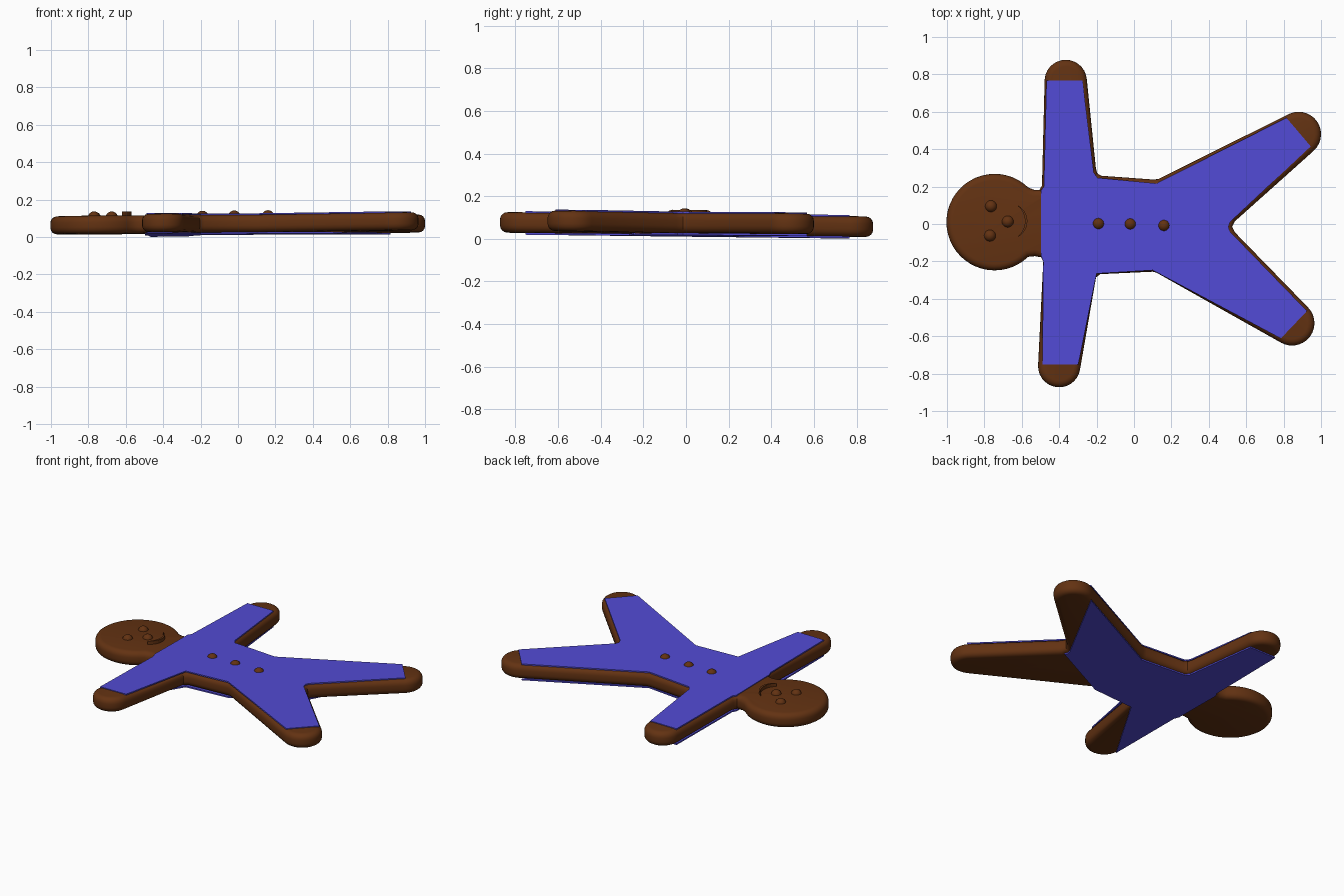
import bpy, bmesh
from math import sin, cos, radians, pi
from mathutils import Vector

if "Cube" in bpy.data.objects:
    bpy.data.objects.remove(bpy.data.objects["Cube"])


def material(name, rgb):
    m = bpy.data.materials.new(name)
    m.use_nodes = True
    m.diffuse_color = (*rgb, 1)
    m.node_tree.nodes["Principled BSDF"].inputs["Base Color"].default_value = (*rgb, 1)
    return m


brown = material("gingerbread brown", (0.125, 0.032, 0.006))
blue = material("icing blue", (0.085, 0.07, 0.66))

HALF = 0.048      # half thickness of the biscuit
ROUND = 0.035     # edge rounding


def mid(x, y):
    """Height of the slightly tilted middle plane."""
    return 0.07 + 0.008 * x - 0.012 * y


def arc(cx, cy, r, start, end, n=14):
    angles = [radians(start + (end - start) * i / n) for i in range(n + 1)]
    return [(cx + r * cos(a), cy + r * sin(a)) for a in angles]


def inset(points, d):
    """Move a clockwise outline inward by d."""
    out = []
    for i, p in enumerate(points):
        p = Vector(p)
        e1 = (p - Vector(points[i - 1])).normalized()
        e2 = (Vector(points[(i + 1) % len(points)]) - p).normalized()
        n1, n2 = Vector((e1.y, -e1.x)), Vector((e2.y, -e2.x))
        out.append(p + (n1 + n2) * d / max(1 + n1.dot(n2), 0.4))
    return out


def slab(name, outline, rings, mat):
    """Stack inset copies of an outline at (inset, height) and cap both ends."""
    bm = bmesh.new()
    loops = [[bm.verts.new((p[0], p[1], mid(*p) + z)) for p in inset(outline, d)]
             for d, z in rings]
    for a, b in zip(loops, loops[1:]):
        for i in range(len(a)):
            bm.faces.new((a[i - 1], a[i], b[i], b[i - 1]))
    bm.faces.new(loops[0])
    bm.faces.new(loops[-1])
    bmesh.ops.recalc_face_normals(bm, faces=bm.faces)
    mesh = bpy.data.meshes.new(name)
    bm.to_mesh(mesh)
    bm.free()
    ob = bpy.data.objects.new(name, mesh)
    bpy.context.collection.objects.link(ob)
    mesh.materials.append(mat)
    return ob


def smooth(ob):
    bpy.ops.object.select_all(action='DESELECT')
    ob.select_set(True)
    bpy.context.view_layer.objects.active = ob
    bpy.ops.object.shade_smooth_by_angle(angle=radians(35))


# Biscuit body: head, arms and legs in one rounded outline
outline = (
    arc(-0.745, 0.01, 0.258, -46, -314, 36)
    + [(-0.535, 0.183), (-0.505, 0.183), (-0.492, 0.205)]
    + arc(-0.365, 0.765, 0.113, 176, 4)
    + [(-0.204, 0.30), (-0.196, 0.27), (-0.175, 0.258), (0.10, 0.238), (0.13, 0.24)]
    + arc(0.88, 0.48, 0.12, 116, -48)
    + [(0.54, 0.015), (0.525, -0.015), (0.54, -0.045)]
    + arc(0.845, -0.53, 0.12, 47, -120)
    + [(0.12, -0.26), (0.10, -0.255), (-0.18, -0.268), (-0.203, -0.285)]
    + arc(-0.40, -0.76, 0.113, -7, -181)
    + [(-0.485, -0.20), (-0.497, -0.178), (-0.53, -0.172)]
)
quarter = [(ROUND * (1 - sin(t)), HALF - ROUND * (1 - cos(t)))
           for t in (i * pi / 8 for i in range(5))]
body = slab("biscuit_body", outline,
            quarter + [(d, -z) for d, z in reversed(quarter)], brown)
smooth(body)

# Suit icing on top
crotch = [(0.513, 0.01), (0.505, -0.015), (0.513, -0.04)]
neck = [(-0.485, -0.20), (-0.497, -0.17), (-0.497, 0.18), (-0.482, 0.20)]
left_side = [(-0.215, 0.275), (-0.195, 0.247), (0.12, 0.217), (0.815, 0.568)]
right_waist = [(0.10, -0.247), (-0.20, -0.265)]
left_sleeve = [(-0.468, 0.768), (-0.275, 0.768)]
top = (neck + left_sleeve + left_side + [(0.945, 0.415)] + crotch
       + [(0.925, -0.465), (0.785, -0.612)] + right_waist
       + [(-0.298, -0.752), (-0.49, -0.752)])
slab("suit_top", top, [(0, HALF - 0.003), (0, HALF + 0.005)], blue)

# Suit icing underneath, covering only part of the limbs
under = neck + left_sleeve + left_side + crotch + right_waist + [(-0.49, -0.752)]
slab("suit_underside", under, [(0, -HALF + 0.001), (0, -HALF - 0.008)], blue)

# Buttons, eyes and nose
knobs = {
    "button_upper": (-0.19, 0.002), "button_middle": (-0.02, 0), "button_lower": (0.16, -0.008),
    "eye_left": (-0.765, 0.095), "eye_right": (-0.77, -0.062), "nose": (-0.675, 0.013),
}
for name, (x, y) in knobs.items():
    bpy.ops.mesh.primitive_uv_sphere_add(segments=20, ring_count=12, radius=0.032,
                                         location=(x, y, mid(x, y) + HALF - 0.008))
    ob = bpy.context.object
    ob.name = name
    ob.data.materials.append(brown)
    bpy.ops.object.shade_smooth()

# Smile: a thin raised crescent
outer = arc(-0.665, 0.015, 0.095, 62, -62, 12)
inner = arc(-0.690, 0.015, 0.107, -50, 50, 12)
slab("smile", outer + inner, [(0, HALF - 0.01), (0, HALF + 0.022)], brown)
